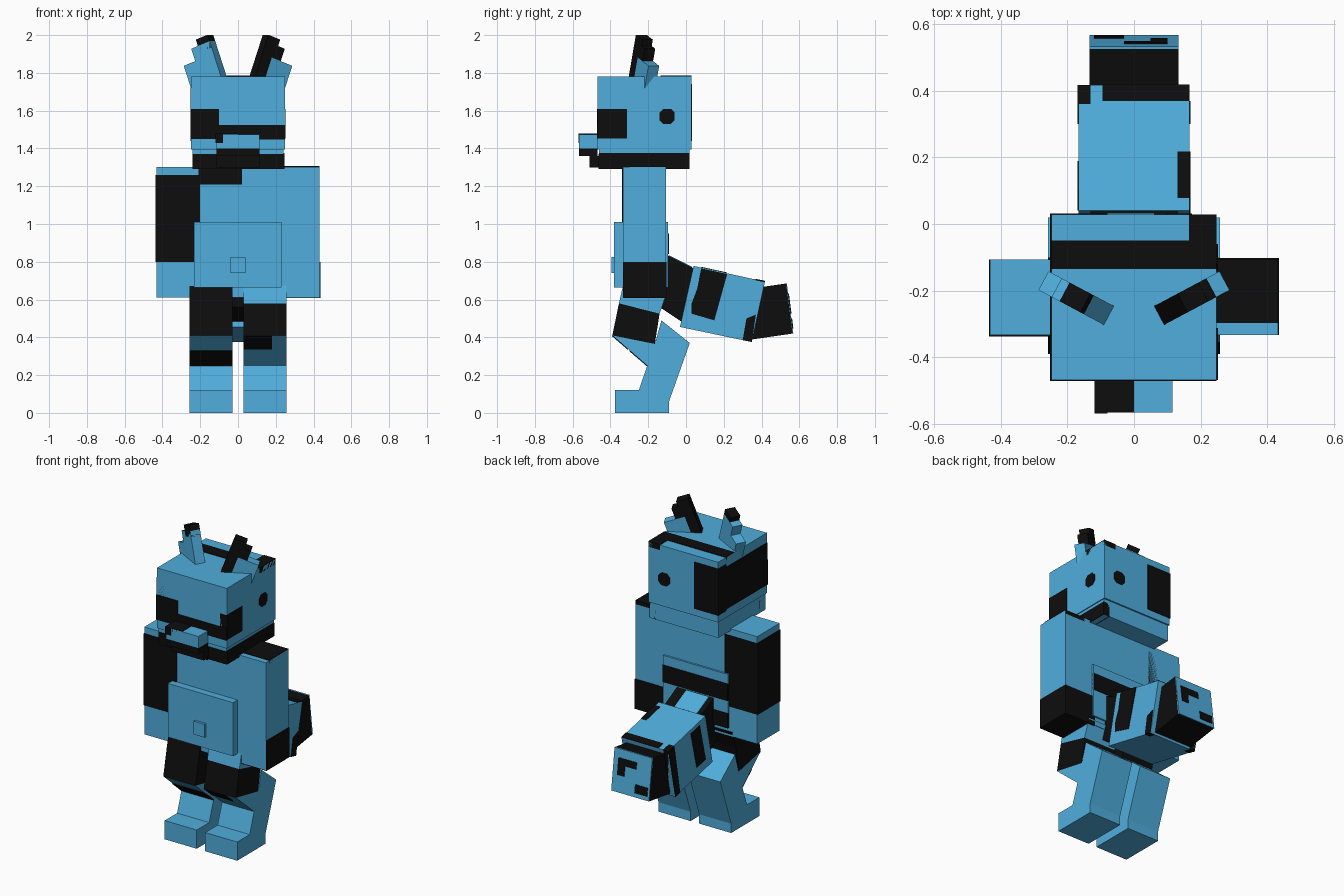
import bpy, bmesh
from math import radians
from mathutils import Matrix, Vector

cube = bpy.data.objects.get("Cube")
if cube:
    bpy.data.objects.remove(cube)


def material(name, rgb):
    m = bpy.data.materials.new(name)
    m.use_nodes = True
    m.diffuse_color = (*rgb, 1)
    m.node_tree.nodes["Principled BSDF"].inputs["Base Color"].default_value = (*rgb, 1)
    return m


BLUE = material("sky_blue", (0.08, 0.42, 0.72))
BLACK = material("near_black", (0.004, 0.004, 0.004))
E = 0.004  # height of painted patches


def prism(name, profile, x0, x1, mat, matrix=None, mirror=False):
    """Extrude a side profile of (y, z) points from x0 to x1."""
    bm = bmesh.new()
    face = bm.faces.new([bm.verts.new((x0, y, z)) for y, z in profile])
    ext = bmesh.ops.extrude_face_region(bm, geom=[face])["geom"]
    verts = [v for v in ext if isinstance(v, bmesh.types.BMVert)]
    bmesh.ops.translate(bm, verts=verts, vec=(x1 - x0, 0, 0))
    if matrix:
        bm.transform(matrix)
    if mirror:
        bm.transform(Matrix.Scale(-1, 4, (1, 0, 0)))
    bmesh.ops.recalc_face_normals(bm, faces=bm.faces)
    mesh = bpy.data.meshes.new(name)
    bm.to_mesh(mesh)
    bm.free()
    mesh.materials.append(mat)
    obj = bpy.data.objects.new(name, mesh)
    bpy.context.collection.objects.link(obj)
    return obj


def box(name, x, y, z, mat, **kw):
    return prism(name, [(y[0], z[0]), (y[1], z[0]), (y[1], z[1]), (y[0], z[1])], *x, mat, **kw)


def strip(name, a, b, t0, t1, x0, x1, mat=BLACK):
    """Thin plate over part of the profile edge a-b."""
    a, b = Vector(a), Vector(b)
    n = Vector((b.y - a.y, a.x - b.x)).normalized() * E
    p, q = a.lerp(b, t0), a.lerp(b, t1)
    prism(name, [p - n, q - n, q + n, p + n], x0, x1, mat)


# Head, jaw and snout
HX, HY0, HY1 = 0.248, -0.468, 0.028
box("head", (-HX, HX), (HY0, HY1), (1.395, 1.782), BLUE)
box("jaw", (-0.242, 0.242), (-0.46, 0.018), (1.29, 1.396), BLUE)
box("snout", (-0.115, 0.115), (-0.566, HY0), (1.4, 1.475), BLUE)
box("snout_underside", (-0.115, 0.115), (-0.566, HY0), (1.36, 1.4), BLACK)
box("lower_snout", (-0.115, 0.115), (-0.512, -0.45), (1.3, 1.36), BLACK)
box("snout_top_patch", (-0.115 - E, 0), (-0.566, HY0), (1.44, 1.475 + E), BLACK)
box("snout_front_patch", (-0.115 - E, -0.08), (-0.566 - E, HY0), (1.43, 1.475 + E), BLACK)

# Head markings
box("face_patch_right", (-HX - E, -0.1), (HY0 - E, -0.4), (1.45, 1.61), BLACK)
box("face_band", (-0.12, HX), (HY0 - E, -0.44), (1.475, 1.525), BLACK)
box("face_patch_left", (0.115, HX), (HY0 - E, -0.44), (1.447, 1.525), BLACK)
box("cheek_patch_left", (0.2, HX + E), (HY0, -0.312), (1.452, 1.61), BLACK)
box("cheek_patch_right", (-HX - E, -0.2), (HY0, HY1), (1.45, 1.72), BLACK)
box("nape_patch", (-HX - E, -0.08), (-0.05, HY1 + E), (1.44, 1.74), BLACK)
box("crown_band", (-HX, HX), (-0.135, -0.05), (1.75, 1.782 + E), BLACK)
box("crown_patch", (0.165, HX), (-0.06, HY1), (1.75, 1.782 + E), BLACK)


def octagon(cy, cz, r):
    c = r * 0.5
    return [(cy + u, cz + v) for u, v in
            ((-r, -c), (-c, -r), (c, -r), (r, -c), (r, c), (c, r), (-c, r), (-r, c))]


prism("side_spot", octagon(-0.1, 1.57, 0.04), HX - E, HX + E, BLACK)
turn = Matrix.Rotation(radians(90), 4, "Z")
prism("back_spot", octagon(-0.135, 1.57, 0.04), HY1 - E, HY1 + E, BLACK, matrix=turn)

# Jaw markings
box("jaw_side_patch", (0.2, 0.242 + E), (-0.46, 0.018), (1.29, 1.375), BLACK)
box("jaw_front_patch", (-0.242, 0.242), (-0.46 - E, -0.4), (1.29, 1.37), BLACK)

# Ears: stepped blocks, leaning outwards
LEAN = Matrix.Translation((0.075, -0.275, 1.78)) @ Matrix.Rotation(radians(28), 4, "Z") \
    @ Matrix.Rotation(radians(20), 4, "Y")
for side, mirror, mid in (("left", False, BLACK), ("right", True, BLUE)):
    kw = dict(matrix=LEAN, mirror=mirror)
    thick = (-0.032, 0.032)
    box(f"ear_inner_{side}", (0, 0.06), thick, (0, 0.13), mid, **kw)
    box(f"ear_outer_{side}", (0.06, 0.19), thick, (0, 0.13), BLUE, **kw)
    box(f"ear_middle_{side}", (0, 0.117), thick, (0.13, 0.2), mid, **kw)
    box(f"ear_tip_{side}", (0, 0.075), thick, (0.165, 0.236), BLACK, **kw)

# Torso with arms merged at its sides
BX, BY0, BY1 = 0.432, -0.334, -0.106
box("torso", (-BX, BX), (BY0, BY1), (0.612, 1.302), BLUE)
box("belly_pad", (-0.233, 0.23), (-0.38, -0.094), (0.665, 1.01), BLUE)
box("belly_button", (-0.04, 0.04), (-0.395, -0.37), (0.74, 0.825), BLUE)
box("right_arm_patch", (-BX - E, -0.2), (BY0 - E, BY1), (0.8, 1.26), BLACK)
box("left_hand_patch", (0.21, BX + E), (BY0, BY1 + E), (0.612 - E, 0.8), BLACK)
box("left_shoulder_patch", (0.24, BX), (-0.298, BY1), (1.28, 1.302 + E), BLACK)
box("collar_patch", (-0.21, 0.02), (BY0 - E, -0.3), (1.21, 1.302), BLACK)
box("back_pad_band", (-0.233, 0.23), (-0.12, -0.094 + E), (0.84, 0.95), BLACK)
box("back_pad_patch", (-0.233, -0.12), (-0.12, -0.094 + E), (0.665, 0.76), BLACK)

# Legs: thigh, knee and backward bent shin with foot
thigh = [(-0.332, 0.68), (-0.1, 0.64), (-0.14, 0.525), (-0.355, 0.58)]
knee = [(-0.355, 0.58), (-0.14, 0.525), (-0.165, 0.365), (-0.39, 0.41)]
shin = [(-0.39, 0.41), (-0.165, 0.365), (-0.13, 0.49), (0.02, 0.37), (-0.09, 0.06),
        (-0.09, 0), (-0.376, 0), (-0.376, 0.12), (-0.25, 0.12), (-0.205, 0.25)]
for side, mirror, top in (("left", False, BLUE), ("right", True, BLACK)):
    for part, shape, mat in (("thigh", thigh, top), ("knee", knee, BLACK), ("shin", shin, BLUE)):
        prism(f"{part}_{side}", shape, 0.03, 0.258, mat, mirror=mirror)
strip("shin_patch_left", shin[0], shin[-1], 0, 0.45, 0.03, 0.18)
strip("shin_patch_right", shin[0], shin[-1], 0.5, 1, -0.258, -0.03)

# Tail: base, thick middle and tip
prism("tail_base", [(-0.12, 0.845), (0.04, 0.765), (-0.02, 0.48), (-0.14, 0.56)],
      -0.13, 0.13, BLACK)
strip("tail_base_top", (-0.09, 0.83), (0.03, 0.77), 0, 1, -0.1, 0.06, BLUE)
mid = [(0.04, 0.778), (0.418, 0.695), (0.348, 0.375), (-0.032, 0.455)]
TX = 0.166
prism("tail_middle", mid, -TX, TX, BLUE)
prism("tail_side_patch", [(0.08, 0.765), (0.218, 0.735), (0.15, 0.49), (0.03, 0.525),
                          (0.03, 0.58), (0.06, 0.66)], 0.13, TX + E, BLACK)
prism("tail_side_patch_right", [(0.1, 0.74), (0.19, 0.72), (0.13, 0.48), (0.04, 0.5)],
      -TX - E, -0.13, BLACK)
prism("tail_end_patch_low", [(0.32, 0.5), (0.37, 0.52), (0.348, 0.375), (0.3, 0.385)],
      0.13, TX + E, BLACK)
prism("tail_end_patch_right", [(0.36, 0.708), (0.418, 0.695), (0.348, 0.375), (0.3, 0.385)],
      -TX - E, -0.13, BLACK)
strip("tail_top_band", mid[0], mid[1], 0.87, 1, -0.095, TX)
strip("tail_top_patch", mid[0], mid[1], 0.1, 0.47, 0.13, TX)

tip = [(0.39, 0.665), (0.53, 0.685), (0.564, 0.42), (0.345, 0.388)]
prism("tail_tip", tip, -0.134, 0.134, BLACK)
strip("tail_tip_end", tip[1], tip[2], 0, 1, -0.134, 0.134, BLUE)
end = [(y + E, z) for y, z in tip[1:3]]
strip("tail_tip_mark_top", *end, 0.2, 0.36, -0.03, 0.1)
strip("tail_tip_mark_side", *end, 0.3, 0.6, 0.05, 0.1)
strip("tail_tip_mark_low", *end, 0.7, 0.9, -0.12, -0.03)
